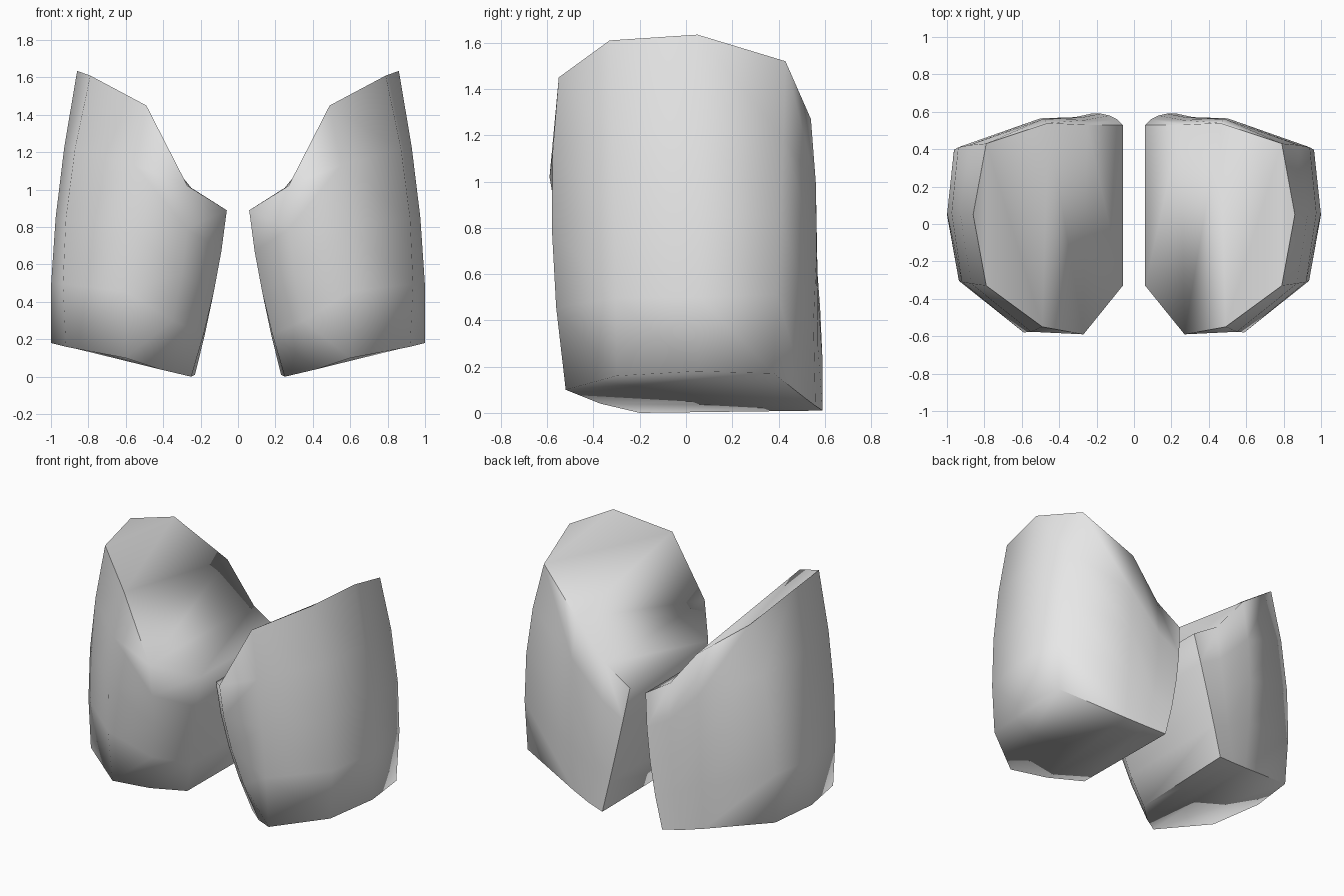
import bpy
import bmesh
import math
from mathutils import Vector

default_cube = bpy.data.objects.get("Cube")
if default_cube:
    bpy.data.objects.remove(default_cube, do_unlink=True)


def make_material(name, colour):
    material = bpy.data.materials.new(name)
    material.use_nodes = True
    material.diffuse_color = colour
    shader = material.node_tree.nodes["Principled BSDF"]
    shader.inputs["Base Color"].default_value = colour
    return material


# Vertical ribs around one guard: top, middle and bottom of each
RIBS = {
    "inner_front": [(.06, -.33, .89), (.13, -.29, .45), (.25, -.2, 0)],
    "front_inner": [(.27, -.59, 1.02), (.3, -.5, .55), (.42, -.37, .04)],
    "front": [(.49, -.55, 1.45), (.59, -.58, .8), (.6, -.52, .1)],
    "outer_front": [(.79, -.33, 1.61), (.92, -.31, .85), (.92, -.3, .16)],
    "outer": [(.86, .05, 1.635), (.975, .06, .85), (1, .05, .18)],
    "outer_back": [(.79, .43, 1.52), (.94, .41, .85), (.95, .38, .17)],
    "back": [(.46, .54, 1.27), (.5, .565, .7), (.5, .52, .06)],
    "back_inner": [(.25, .53, 1.01), (.28, .57, .52), (.36, .56, .03)],
    "inner_back": [(.06, .53, .89), (.13, .58, .45), (.23, .59, .01)],
}
LEVELS = 4


def point_on_rib(rib, t):
    """Smooth curve through the three points of a rib."""
    top, middle, bottom = (Vector(p) for p in rib)
    bend = middle * 2 - (top + bottom) / 2
    return top * (1 - t) ** 2 + bend * 2 * t * (1 - t) + bottom * t ** 2


def cap(bm, ring):
    """Close a ring with strips running from front to back."""
    first, last = 0, len(ring) - 1
    while last - first > 2:
        bm.faces.new((ring[first], ring[first + 1], ring[last - 1], ring[last]))
        first, last = first + 1, last - 1
    bm.faces.new(ring[first:last + 1])


def build_guard(name, side, material):
    bm = bmesh.new()
    rings = []
    for level in range(LEVELS + 1):
        ring = []
        for rib in RIBS.values():
            point = point_on_rib(rib, level / LEVELS)
            point.x *= side
            ring.append(bm.verts.new(point))
        rings.append(ring)

    # Side walls
    for upper, lower in zip(rings, rings[1:]):
        for i in range(len(upper)):
            bm.faces.new((upper[i - 1], upper[i], lower[i], lower[i - 1]))

    # Sloping top and bottom
    cap(bm, rings[0])
    cap(bm, rings[-1])
    bmesh.ops.recalc_face_normals(bm, faces=bm.faces)

    mesh = bpy.data.meshes.new(name)
    bm.to_mesh(mesh)
    bm.free()
    mesh.materials.append(material)
    guard = bpy.data.objects.new(name, mesh)
    bpy.context.collection.objects.link(guard)

    bpy.ops.object.select_all(action="DESELECT")
    guard.select_set(True)
    bpy.context.view_layer.objects.active = guard
    bpy.ops.object.shade_smooth_by_angle(angle=math.radians(80))


plain_grey = make_material("plain_grey", (.8, .8, .8, 1))
build_guard("left_guard", 1, plain_grey)
build_guard("right_guard", -1, plain_grey)
